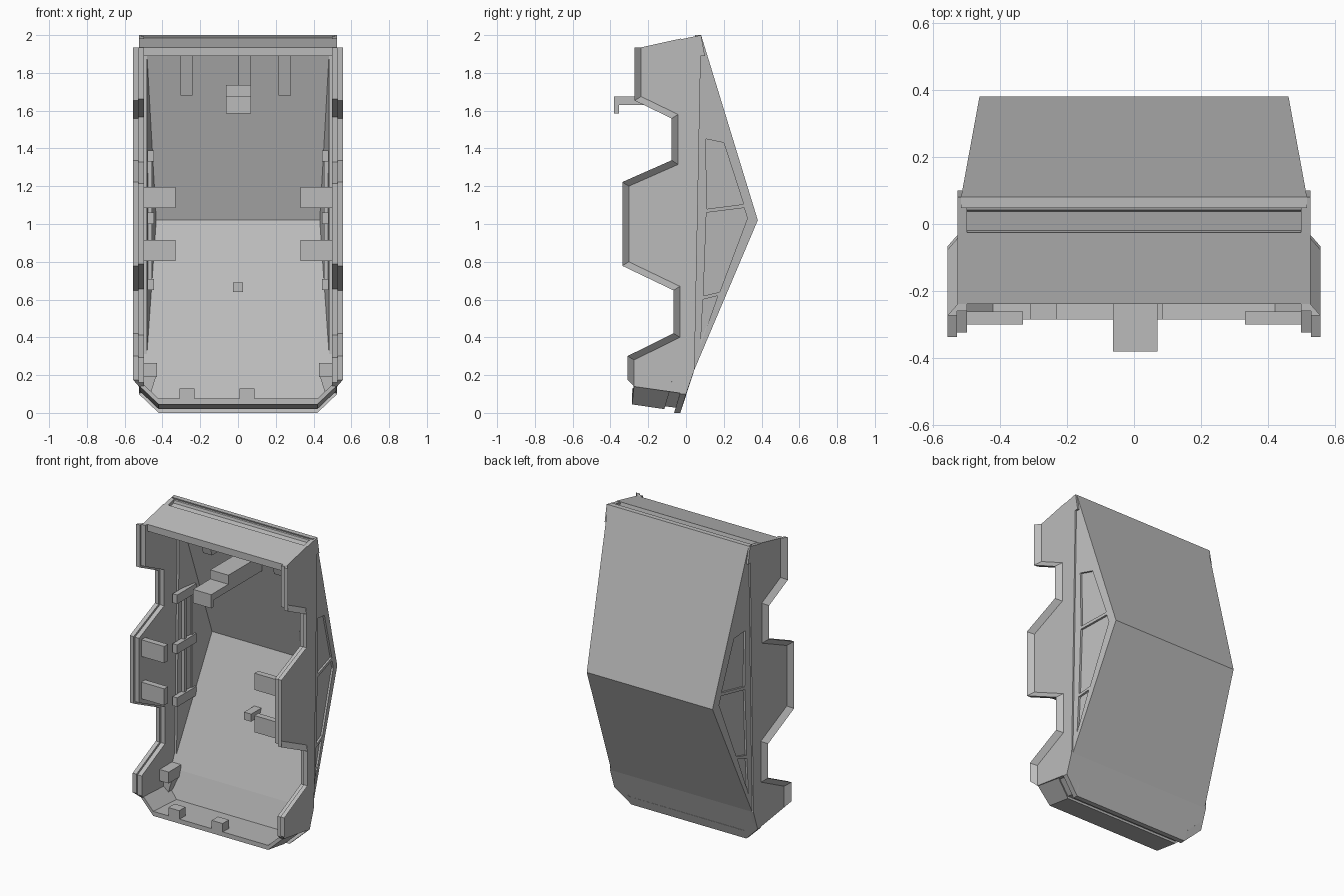
import bpy, bmesh
from mathutils import Vector

cube = bpy.data.objects.get("Cube")
if cube:
    bpy.data.objects.remove(cube, do_unlink=True)

GREY = (0.5, 0.5, 0.5, 1)
material = bpy.data.materials.new("plain grey")
material.use_nodes = True
material.diffuse_color = GREY
material.node_tree.nodes["Principled BSDF"].inputs["Base Color"].default_value = GREY


def loft(name, loops, mesh_only=None):
    """Bridge equal loops of points into a closed solid."""
    bm = mesh_only or bmesh.new()
    rings = [[bm.verts.new(point) for point in loop] for loop in loops]
    count = len(rings[0])
    for first, second in zip(rings, rings[1:]):
        for i in range(count):
            j = (i + 1) % count
            bm.faces.new((first[i], first[j], second[j], second[i]))
    bm.faces.new(rings[0][::-1])
    bm.faces.new(rings[-1])
    bmesh.ops.recalc_face_normals(bm, faces=bm.faces)
    return None if mesh_only else finish(name, bm)


def finish(name, bm):
    mesh = bpy.data.meshes.new(name)
    bm.to_mesh(mesh)
    bm.free()
    mesh.materials.append(material)
    obj = bpy.data.objects.new(name, mesh)
    bpy.context.collection.objects.link(obj)
    return obj


def prism(name, profile, x_start, x_end):
    """Extrude a (y, z) profile along x."""
    return loft(name, [[(x, y, z) for y, z in profile] for x in (x_start, x_end)])


def box(name, xs, ys, zs):
    profile = [(ys[0], zs[0]), (ys[1], zs[0]), (ys[1], zs[1]), (ys[0], zs[1])]
    return prism(name, profile, *xs)


def plate(name, points, shift):
    """Flat polygon thickened by a shift vector."""
    points = [Vector(point) for point in points]
    return loft(name, [points, [point + Vector(shift) for point in points]])


def mirrored_pair(half, y, z):
    return (-half, y, z), (half, y, z)


def offset_path(path, distance):
    """Mitred offset of an open (y, z) path towards the front."""
    path = [Vector(point) for point in path]
    normals = []
    for a, b in zip(path, path[1:]):
        step = (b - a).normalized()
        normals.append(Vector((step.y, -step.x)))
    result = []
    for i, point in enumerate(path):
        before, after = normals[max(i - 1, 0)], normals[min(i, len(normals) - 1)]
        miter = (before + after).normalized()
        result.append(point + miter * distance / miter.dot(before))
    return result


OUTER, INNER, FLARE, STEP = 0.525, 0.497, 0.555, 0.527
THICK = 0.033

# Back: two large sloping plates meeting at a ridge, and a lower strip
ridge = (0.46, 0.38, 1.02)
top_corner = (0.515, 0.08, 2)
low_corner = (0.515, 0.045, 0.23)
for name, upper, lower in (("back_upper", top_corner, ridge),
                           ("back_lower", ridge, low_corner)):
    a, b = mirrored_pair(*upper)
    c, d = mirrored_pair(*lower)
    plate(name, [a, b, d, c], (0, -THICK, 0))
strip = [(OUTER, 0.045, 0.23), (OUTER, 0, 0.1), (0.42, -0.03, 0)]
plate("back_strip", strip + [(-x, y, z) for x, y, z in reversed(strip)], (0, -THICK, 0))

# Top wall with a groove near the back
prism("top_wall", [(0.08, 2), (0.042, 1.987), (0.037, 1.97), (-0.02, 1.955),
                   (-0.026, 1.982), (-0.238, 1.935), (-0.238, 1.89), (0.1, 1.89)],
      -OUTER, OUTER)

# Bottom wall with chamfered ends
floor = [(-0.285, 0.045), (-0.115, 0.02), (-0.115, 0.035), (-0.055, 0.028),
         (-0.053, 0.01), (-0.03, 0), (-0.01, 0.06), (-0.285, 0.075)]
raised = [(y + (0.01 if y < -0.2 else 0.03), z + 0.1) for y, z in floor]
loft("bottom_wall", [[(x, y, z) for y, z in section] for x, section in
                     ((-OUTER, raised), (-0.42, floor), (0.42, floor), (OUTER, raised))])

# Front edge of the side walls, from top to bottom
edge = [(-0.238, 1.935), (-0.238, 1.675), (-0.042, 1.58), (-0.042, 1.315),
        (-0.303, 1.2), (-0.303, 0.8), (-0.032, 0.67), (-0.032, 0.4),
        (-0.275, 0.28), (-0.275, 0.14)]
rim_edge = offset_path(edge, 0.034)
rim_edge[-1].y += 0.035


def triangle_x(y, z):
    """Surface of the tilted side triangle."""
    crease = 0.045 + 0.035 * (z - 0.23) / 1.77
    return 0.515 - 0.172 * (y - crease)


panes = [
    [(0.105, 1.45), (0.2, 1.43), (0.305, 1.105), (0.11, 1.08)],
    [(0.108, 1.06), (0.308, 1.085), (0.325, 1.03), (0.178, 0.64), (0.092, 0.62)],
    [(0.09, 0.6), (0.168, 0.62), (0.077, 0.36)],
]

for side, s in (("left", 1), ("right", -1)):
    # Flat wall with notches
    prism(side + "_wall", edge + [(0, 0.1), (0.045, 0.23), (0.08, 2)], s * INNER, s * OUTER)

    # Flared, stepped rim along the notched edge
    sections = []
    for a, b in zip(edge, rim_edge):
        a = Vector(a)
        middle = a.lerp(b, 0.6)
        sections.append([(s * x, p.x, p.y) for x, p in (
            (OUTER, a), (FLARE, b), (STEP, b), (STEP, middle), (INNER, middle), (INNER, a))])
    loft(side + "_rim", sections)

    # Tilted triangle with recessed panes
    triangle = plate(side + "_triangle",
                     [(s * x, y, z) for x, y, z in (top_corner, ridge, low_corner)],
                     (-s * THICK, 0, 0))
    bm = bmesh.new()
    for pane in panes:
        loft("", [[(s * (triangle_x(y, z) + depth), y, z) for y, z in pane]
                  for depth in (-0.013, 0.05)], bm)
    cutter = finish(side + "_pane_cutter", bm)
    cutter.hide_render = True
    cutter.display_type = "WIRE"
    cutter.hide_set(True)
    cut = triangle.modifiers.new("panes", "BOOLEAN")
    cut.operation = "DIFFERENCE"
    cut.solver = "EXACT"
    cut.object = cutter

    # Front clips
    for i, z in enumerate((0.805, 1.085)):
        box(f"{side}_clip_{i}", (s * 0.33, s * 0.51), (-0.3, -0.26), (z, z + 0.11))

    # Inner arms joined by upright posts
    reach = (s * 0.445, s * 0.478)
    for i, z in enumerate((0.65, 1, 1.33)):
        box(f"{side}_arm_{i}", reach, (0, 0.2), (z, z + 0.06))
    for i, y in enumerate((0.09, 0.17)):
        box(f"{side}_post_{i}", (s * 0.455, s * 0.478), (y, y + 0.02), (0.68, 1.36))

    # Low bracket with a tapered foot
    box(side + "_bracket", (s * 0.43, s * INNER), (-0.11, 0.02), (0.19, 0.265))
    plate(side + "_bracket_foot", [(s * 0.435, -0.07, 0.19), (s * INNER, -0.07, 0.19),
                                   (s * INNER, -0.07, 0.14), (s * 0.46, -0.07, 0.11)],
          (0, 0.07, 0))

# Ribs hanging inside the top
for i, x in enumerate((-0.305, 0, 0.215)):
    prism(f"top_rib_{i}", [(0.01, 1.9), (0.1, 1.9), (0.15, 1.68), (0.07, 1.68)], x, x + 0.065)

# Central hook
prism("hook", [(-0.38, 1.585), (-0.355, 1.585), (-0.355, 1.63), (0.15, 1.63), (0.15, 1.735),
               (-0.2, 1.735), (-0.2, 1.675), (-0.38, 1.675)], -0.063, 0.07)

# Small peg on the lower back and tabs on the bottom lip
box("peg", (-0.026, 0.026), (0.1, 0.21), (0.64, 0.69))
for i, x in enumerate((-0.31, 0.007)):
    box(f"bottom_tab_{i}", (x, x + 0.08), (-0.285, -0.22), (0.06, 0.13))
